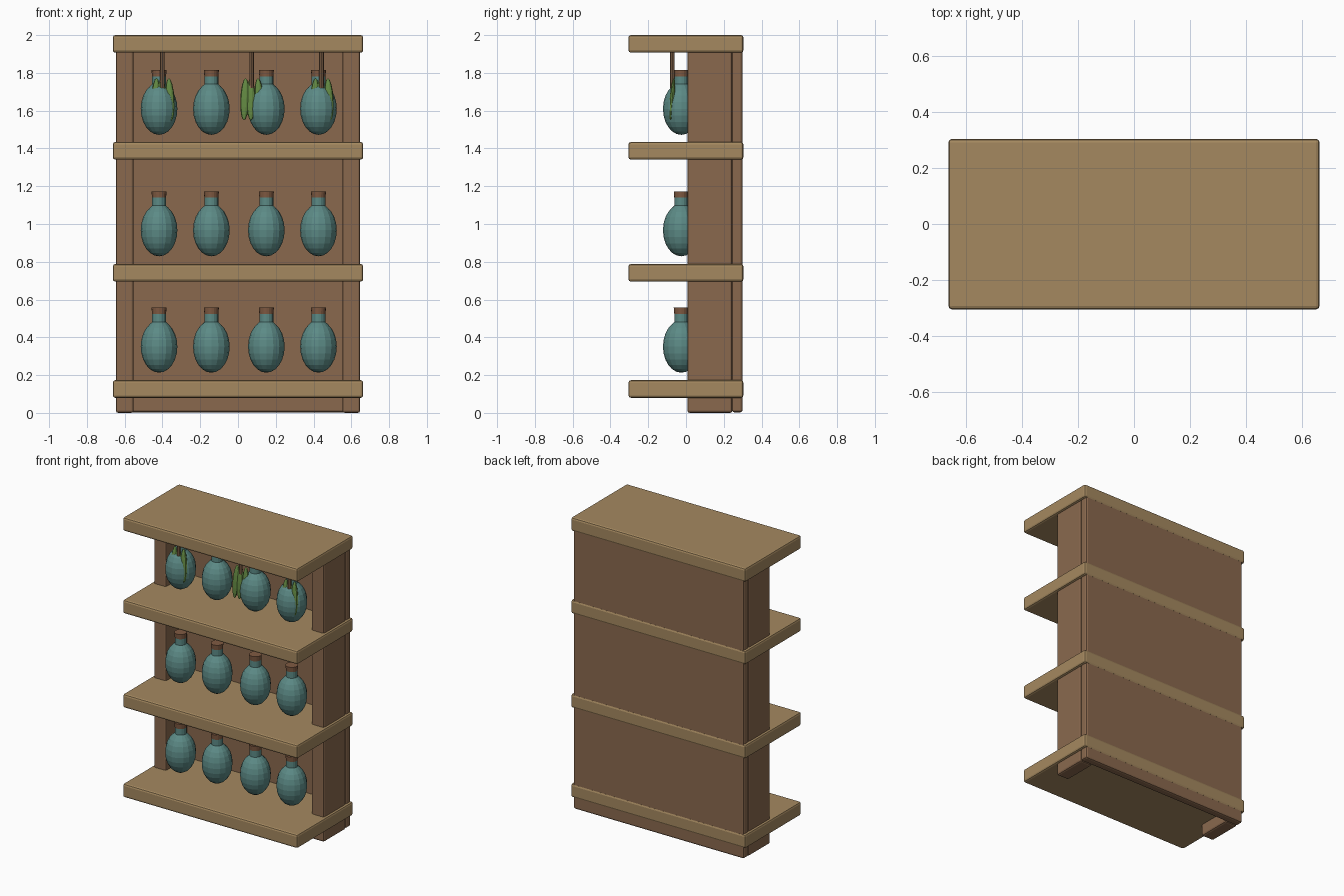
import bpy, bmesh, math
from mathutils import Matrix, Vector

if "Cube" in bpy.data.objects:
    bpy.data.objects.remove(bpy.data.objects["Cube"])


def material(name, rgb):
    m = bpy.data.materials.new(name)
    m.diffuse_color = (*rgb, 1)
    m.use_nodes = True
    m.node_tree.nodes["Principled BSDF"].inputs["Base Color"].default_value = m.diffuse_color
    return m


LIGHT_WOOD = material("light wood", (0.376, 0.250, 0.117))
DARK_WOOD = material("dark wood", (0.254, 0.141, 0.076))
GLASS = material("teal glass", (0.107, 0.255, 0.238))
CORK = material("cork", (0.220, 0.105, 0.055))
GREEN = material("herb green", (0.125, 0.250, 0.055))


def finish(name, bm, mats):
    me = bpy.data.meshes.new(name)
    bm.to_mesh(me)
    bm.free()
    ob = bpy.data.objects.new(name, me)
    bpy.context.collection.objects.link(ob)
    for m in mats:
        me.materials.append(m)
    return ob


def board(name, x, y, z, mat, bevel=0.013):
    """Box from (min, max) pairs with softened edges."""
    bm = bmesh.new()
    bmesh.ops.create_cube(bm, size=1)
    for v in bm.verts:
        for i, (lo, hi) in enumerate((x, y, z)):
            v.co[i] = lo if v.co[i] < 0 else hi
    bmesh.ops.bevel(bm, geom=bm.edges[:], offset=bevel, segments=2,
                    profile=0.5, affect='EDGES')
    return finish(name, bm, [mat])


def lathe(name, profile, loc, mats, sides=16, split=None):
    """Spin (radius, height) points round z; faces above split use slot 1."""
    bm = bmesh.new()
    rings = []
    for r, z in profile:
        if r == 0:
            rings.append([bm.verts.new((0, 0, z))] * sides)
        else:
            rings.append([bm.verts.new((r * math.cos(2 * math.pi * k / sides),
                                        r * math.sin(2 * math.pi * k / sides), z))
                          for k in range(sides)])
    for a, b in zip(rings, rings[1:]):
        for k in range(sides):
            n = (k + 1) % sides
            f = bm.faces.new(list(dict.fromkeys((a[k], a[n], b[n], b[k]))))
            if split is not None and f.calc_center_median().z > split:
                f.material_index = 1
    bmesh.ops.recalc_face_normals(bm, faces=bm.faces[:])
    ob = finish(name, bm, mats)
    ob.location = loc
    return ob


# Shelves and top board
for i, z in enumerate((0.08, 0.695, 1.341, 1.907)):
    board(f"shelf_{i + 1}", (-0.663, 0.663), (-0.305, 0.304), (z, z + 0.093), LIGHT_WOOD)

# Back panel and side posts
board("back_panel", (-0.647, 0.647), (0.243, 0.300), (0.003, 1.95), DARK_WOOD)
for side, name in ((-1, "left_post"), (1, "right_post")):
    board(name, tuple(sorted((side * 0.647, side * 0.552))), (0.007, 0.246),
          (0.0, 1.95), DARK_WOOD)

# Corked bottles: egg-shaped body, straight neck, slightly flared cork
body = [(0.097 * math.sin(math.pi * k / 12), 0.138 - 0.138 * math.cos(math.pi * k / 12))
        for k in range(11)]
bottle = body + [(0.037, 0.268), (0.037, 0.309), (0.037, 0.310), (0.040, 0.344), (0, 0.344)]
for row, z in enumerate((0.213, 0.829, 1.472)):
    for col, x in enumerate((-0.418, -0.141, 0.150, 0.426)):
        lathe(f"bottle_{row + 1}_{col + 1}", bottle, (x, -0.025, z), [GLASS, CORK], split=0.3095)

# Hanging herb bundles: a stem from the top board and three drooping leaves
for i, x in enumerate((-0.400, 0.072, 0.442)):
    lathe(f"herb_stem_{i + 1}", [(0, 1.72), (0.012, 1.72), (0.012, 1.92), (0, 1.92)],
          (x, -0.072, 0), [DARK_WOOD], sides=8)
    for j, (dx, lean) in enumerate(((-0.036, 0.04), (-0.004, 0.0), (0.040, -0.06))):
        leaf = [(0.024 * math.sin(math.pi * k / 8), -0.112 * math.cos(math.pi * k / 8))
                for k in range(9)]
        leaf[0], leaf[-1] = (0, -0.112), (0, 0.112)
        ob = lathe(f"herb_leaf_{i + 1}_{j + 1}", leaf, (x + dx, -0.073, 1.660),
                   [GREEN], sides=10)
        ob.scale.y = 0.6
        ob.rotation_euler = (-0.08, lean, 0)
